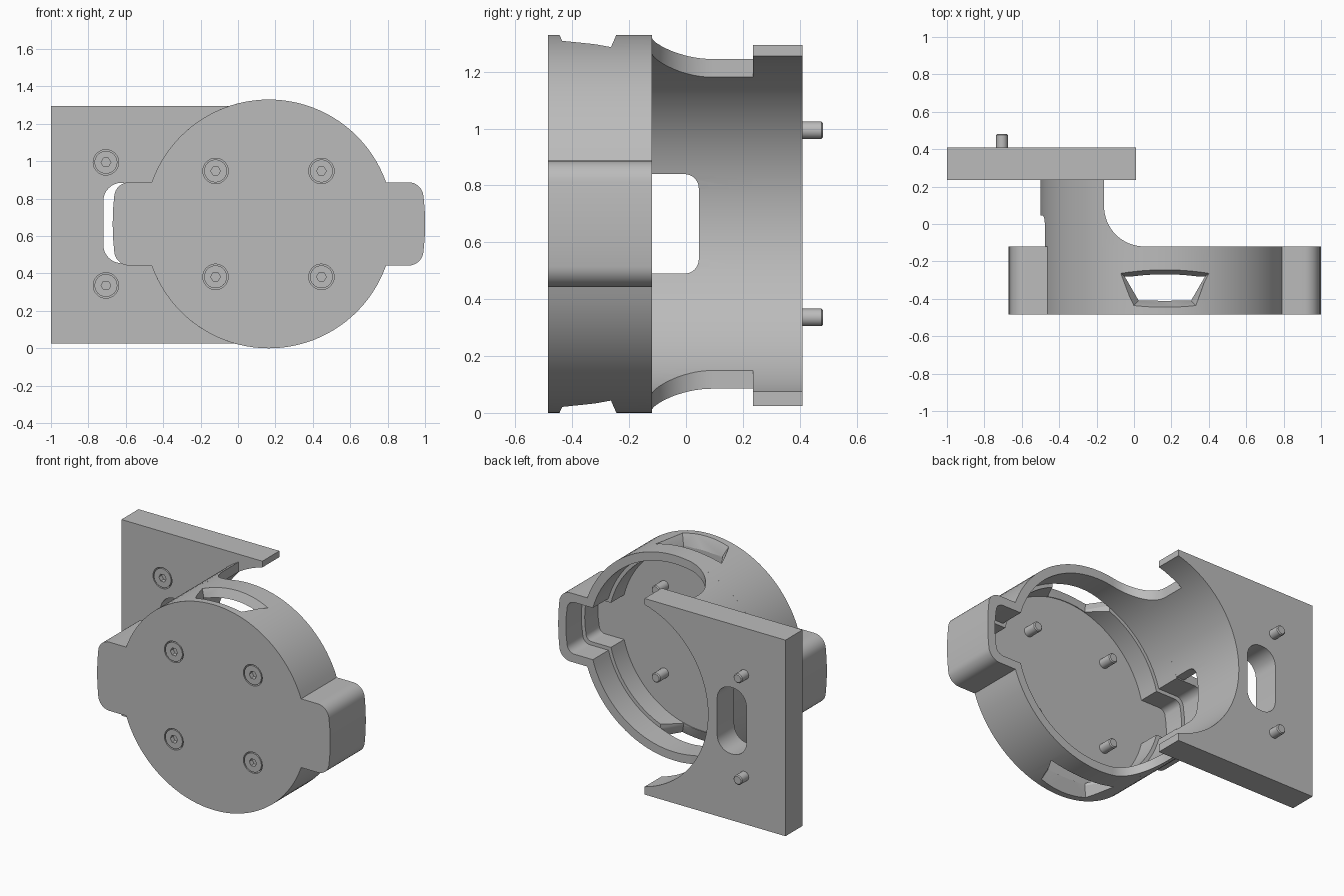
import bpy, bmesh, math
from mathutils import Vector

if "Cube" in bpy.data.objects:
    bpy.data.objects.remove(bpy.data.objects["Cube"])

CX, CZ, R = 0.165, 0.665, 0.665      # cup axis and radius
FRONT, RIM, PLATE, BACK = -0.485, -0.12, 0.235, 0.41

grey = bpy.data.materials.new("plain grey")
grey.use_nodes = True
grey.diffuse_color = (0.5, 0.5, 0.5, 1)
grey.node_tree.nodes["Principled BSDF"].inputs["Base Color"].default_value = (0.5, 0.5, 0.5, 1)


def loft(name, rings):
    """Solid skinned through equal-length rings of 3D points."""
    bm = bmesh.new()
    loops = [[bm.verts.new(p) for p in ring] for ring in rings]
    n = len(loops[0])
    for a, b in zip(loops, loops[1:]):
        for i in range(n):
            j = (i + 1) % n
            bm.faces.new((a[i], a[j], b[j], b[i]))
    bm.faces.new(loops[0])
    bm.faces.new(loops[-1])
    bmesh.ops.recalc_face_normals(bm, faces=bm.faces)
    mesh = bpy.data.meshes.new(name)
    bm.to_mesh(mesh)
    bm.free()
    mesh.materials.append(grey)
    ob = bpy.data.objects.new(name, mesh)
    bpy.context.collection.objects.link(ob)
    return ob


def prism(name, pts, a, b, axis="y"):
    """Extrude a 2D outline along one axis."""
    place = {"x": lambda p, t: (t, p[0], p[1]),
             "y": lambda p, t: (p[0], t, p[1]),
             "z": lambda p, t: (p[0], p[1], t)}[axis]
    return loft(name, [[place(p, t) for p in pts] for t in (a, b)])


def circle(x, z, r, n=96):
    return [(x + r * math.cos(math.tau * i / n), z + r * math.sin(math.tau * i / n))
            for i in range(n)]


def rounded(pts, steps=8):
    """Round each (x, y, radius) corner."""
    out = []
    for i, (x, y, r) in enumerate(pts):
        p = Vector((x, y))
        if not r:
            out.append((x, y))
            continue
        u = (Vector(pts[i - 1][:2]) - p).normalized()
        v = (Vector(pts[(i + 1) % len(pts)][:2]) - p).normalized()
        half = u.angle(v) / 2
        c = p + (u + v).normalized() * r / math.sin(half)
        s = p + u * r / math.tan(half) - c
        e = p + v * r / math.tan(half) - c
        turn = math.atan2(s.x * e.y - s.y * e.x, s.dot(e))
        for k in range(steps + 1):
            t = turn * k / steps
            out.append((c.x + s.x * math.cos(t) - s.y * math.sin(t),
                        c.y + s.x * math.sin(t) + s.y * math.cos(t)))
    return out


def box(x0, x1, y0, y1, r=0):
    return rounded([(x0, y0, r), (x1, y0, r), (x1, y1, r), (x0, y1, r)])


def cut(ob, tool, op="DIFFERENCE"):
    m = ob.modifiers.new("cut", "BOOLEAN")
    m.operation, m.object, m.solver = op, tool, "EXACT"
    bpy.context.view_layer.objects.active = ob
    bpy.ops.object.modifier_apply(modifier=m.name)
    bpy.data.objects.remove(tool)


def cup_outline(d):
    """Circle with a rounded tab on each side, offset inward by d."""
    r, h, end = R - d, 0.2225 - d, 0.835 - d
    a = math.asin(h / r)
    tab = [(end - 0.015, -h, 0.08 - d / 2)]
    tab += [(end - 0.015 * (t / 3) ** 2, h * t / 3, 0) for t in (-1, 0, 1)]
    tab += [(end - 0.015, h, 0.08 - d / 2)]
    arc = [(r * math.cos(t), r * math.sin(t), 0)
           for t in (a + (math.pi - 2 * a) * i / 40 for i in range(41))]
    half = tab + arc
    whole = half + [(-x, -y, q) for x, y, q in half]
    return [(x + CX, z + CZ) for x, z in rounded(whole)]


# Cup with stepped hollow
cup = prism("cup", cup_outline(0), FRONT, RIM)
cut(cup, prism("hollow", cup_outline(0.055), -0.28, 0))
cut(cup, prism("lower_hollow", cup_outline(0.078), -0.415, -0.2))


# Chamfered trapezoid windows at top and bottom
def window_ring(d, z):
    y0, y1 = -0.41 - d, -0.28 + d
    return [(CX + sx * w, y, z) for sx, w, y in
            ((-1, 0.14 + d, y0), (1, 0.14 + d, y0),
             (1, 0.215 + d * 1.3, y1), (-1, 0.215 + d * 1.3, y1))]


for side in (1, -1):
    cut(cup, loft("window", [window_ring(d, CZ + side * z) for d, z in
                             ((0, 0.4), (0, 0.585), (0.035, 0.665), (0.035, 0.75))]))

# Neck: part of a tube with a filleted edge, and a rounded slot
neck = prism("neck", circle(CX, CZ, R), RIM, PLATE)
cut(neck, prism("bore", circle(CX, CZ, R - 0.055), RIM - 0.1, PLATE + 0.1))
profile = rounded([(-0.7, RIM - 0.1, 0), (0.07, RIM - 0.1, 0), (0.07, RIM, 0),
                   (-0.16, RIM, 0.215), (-0.16, PLATE + 0.1, 0), (-0.7, PLATE + 0.1, 0)], 16)
cut(neck, prism("side_shape", profile, -0.1, 1.5, "z"), "INTERSECT")
cut(neck, prism("slot", box(RIM - 0.2, 0.045, 0.49, 0.84, 0.05), -0.8, -0.2, "x"))

# Mounting plate with round bite and oblong hole
plate = prism("mounting_plate", box(-1, 0.01, 0.025, 1.295), PLATE, BACK)
cut(plate, prism("bite", circle(CX, CZ, R - 0.055), PLATE - 0.1, BACK + 0.1))
cut(plate, prism("oblong", box(-0.72, -0.51, 0.455, 0.885, 0.098), PLATE - 0.1, BACK + 0.1))


# Flush socket screws in counterbores
def screw(name, host, x, z, face, tip):
    cut(host, prism("counterbore", circle(x, z, 0.068, 32), face - 0.1, face + 0.04))
    head = prism(name + "_head", circle(x, z, 0.061, 32), face, face + 0.04)
    cut(head, prism("hex", circle(x, z, 0.026, 6), face - 0.1, face + 0.03))
    end = circle(x, z, 0.025, 24)
    shaft = circle(x, z, 0.031, 24)
    pin = loft(name + "_pin", [[(px, y, pz) for px, pz in ring] for ring, y in
                               ((shaft, face + 0.04), (shaft, tip - 0.006), (end, tip))])
    return [head, pin]


parts = [cup, neck, plate]
for row, dz in (("upper", 0.283), ("lower", -0.283)):
    for side, x in (("right", -0.12), ("left", 0.446)):
        parts += screw(f"{row}_{side}_cup_screw", cup, x, CZ + dz, FRONT, -0.325)
    parts += screw(f"{row}_plate_screw", plate, -0.706, CZ + dz * 1.163, PLATE, 0.482)

# Smooth curved walls, keep edges crisp
bpy.ops.object.select_all(action="DESELECT")
for ob in parts:
    ob.select_set(True)
bpy.context.view_layer.objects.active = cup
bpy.ops.object.shade_smooth_by_angle(angle=math.radians(25))
